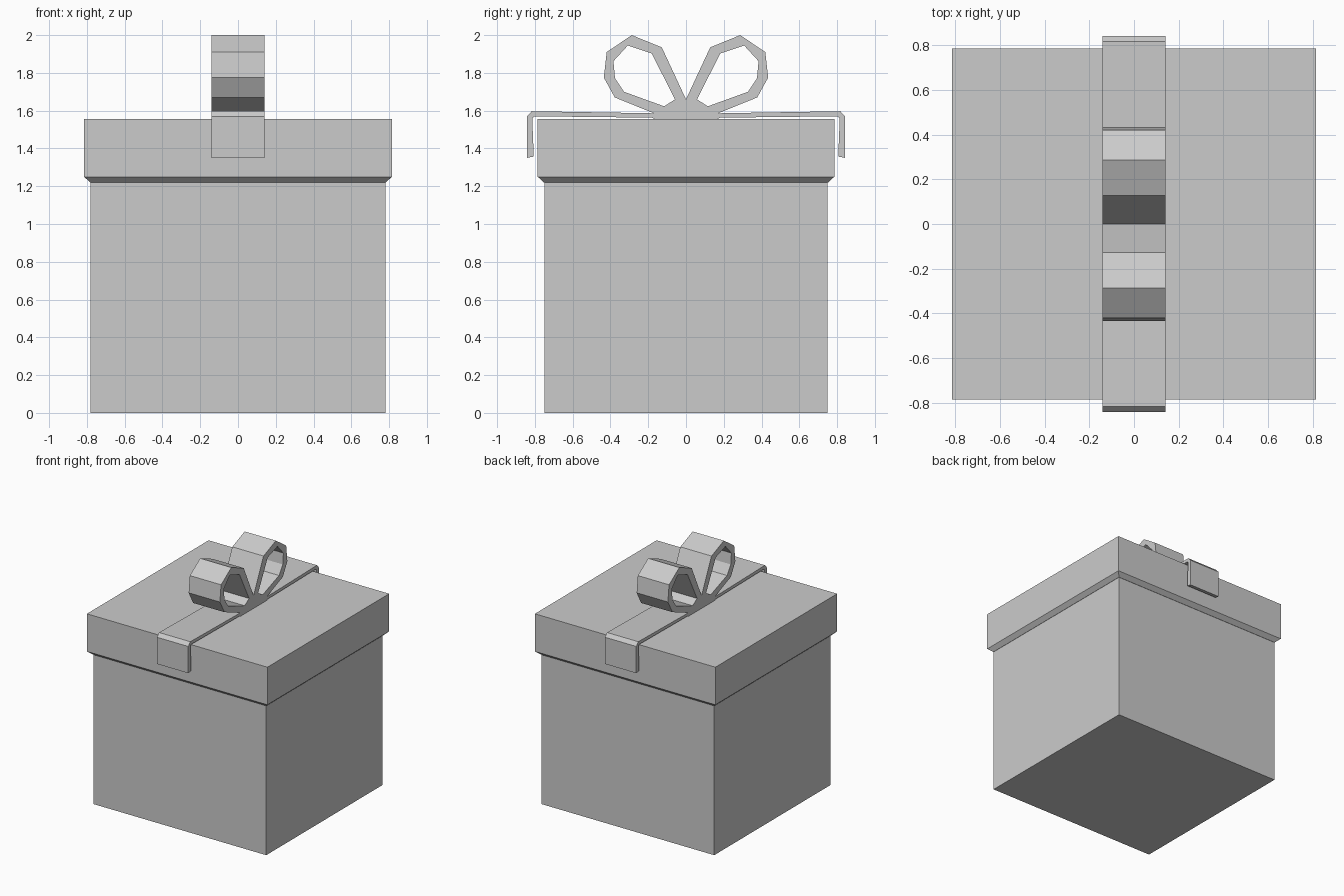
import bpy, bmesh

if "Cube" in bpy.data.objects:
    bpy.data.objects.remove(bpy.data.objects["Cube"])


def make_object(name, bm):
    bmesh.ops.recalc_face_normals(bm, faces=bm.faces)
    mesh = bpy.data.meshes.new(name)
    bm.to_mesh(mesh)
    bm.free()
    obj = bpy.data.objects.new(name, mesh)
    bpy.context.collection.objects.link(obj)
    return obj


def stacked_box(name, levels):
    """Closed solid through rectangular sections (half x, half y, z)."""
    bm = bmesh.new()
    rings = [[bm.verts.new((sx * x, sy * y, z))
              for sx, sy in ((-1, -1), (1, -1), (1, 1), (-1, 1))]
             for x, y, z in levels]
    for a, b in zip(rings, rings[1:]):
        for i in range(4):
            j = (i + 1) % 4
            bm.faces.new((a[i], a[j], b[j], b[i]))
    bm.faces.new(rings[0][::-1])
    bm.faces.new(rings[-1])
    return make_object(name, bm)


# Box and lid with a tapered lower rim
stacked_box("box_body", [(0.78, 0.75, 0), (0.78, 0.75, 1.225)])
stacked_box("lid", [(0.782, 0.752, 1.22), (0.815, 0.785, 1.25), (0.815, 0.785, 1.557)])

# Ribbon side profile (y, z): loop, knot and hanging tail of one half
loop_outer = [(0, 1.66), (0.128, 1.935), (0.287, 2.0), (0.42, 1.91),
              (0.435, 1.775), (0.377, 1.67), (0.17, 1.586)]
loop_inner = [(0.058, 1.66), (0.182, 1.903), (0.308, 1.945), (0.384, 1.862),
              (0.376, 1.772), (0.328, 1.70), (0.116, 1.623)]
tail_outer = [(0.17, 1.586), (0.817, 1.597), (0.843, 1.568), (0.843, 1.35)]
tail_inner = [(0.18, 1.563), (0.8, 1.57), (0.814, 1.562), (0.806, 1.357)]
knot = [(0, 1.66), (0.058, 1.66), (0.116, 1.623), (0.17, 1.586),
        (0.18, 1.563), (0.17, 1.557), (0, 1.557)]
HALF_WIDTH = 0.141


def strip(outer, inner):
    return [[outer[i], outer[i + 1], inner[i + 1], inner[i]]
            for i in range(len(outer) - 1)]


# Ribbon: mirrored profile swept across the width
bm = bmesh.new()
for side in (-1, 1):
    for poly in strip(loop_outer, loop_inner) + strip(tail_outer, tail_inner) + [knot]:
        bm.faces.new([bm.verts.new((-HALF_WIDTH, side * y, z)) for y, z in poly])
bmesh.ops.remove_doubles(bm, verts=bm.verts, dist=0.0005)
bmesh.ops.recalc_face_normals(bm, faces=bm.faces)
result = bmesh.ops.extrude_face_region(bm, geom=bm.faces[:], use_keep_orig=True)
moved = [e for e in result["geom"] if isinstance(e, bmesh.types.BMVert)]
bmesh.ops.translate(bm, verts=moved, vec=(2 * HALF_WIDTH, 0, 0))
make_object("ribbon_bow", bm)
